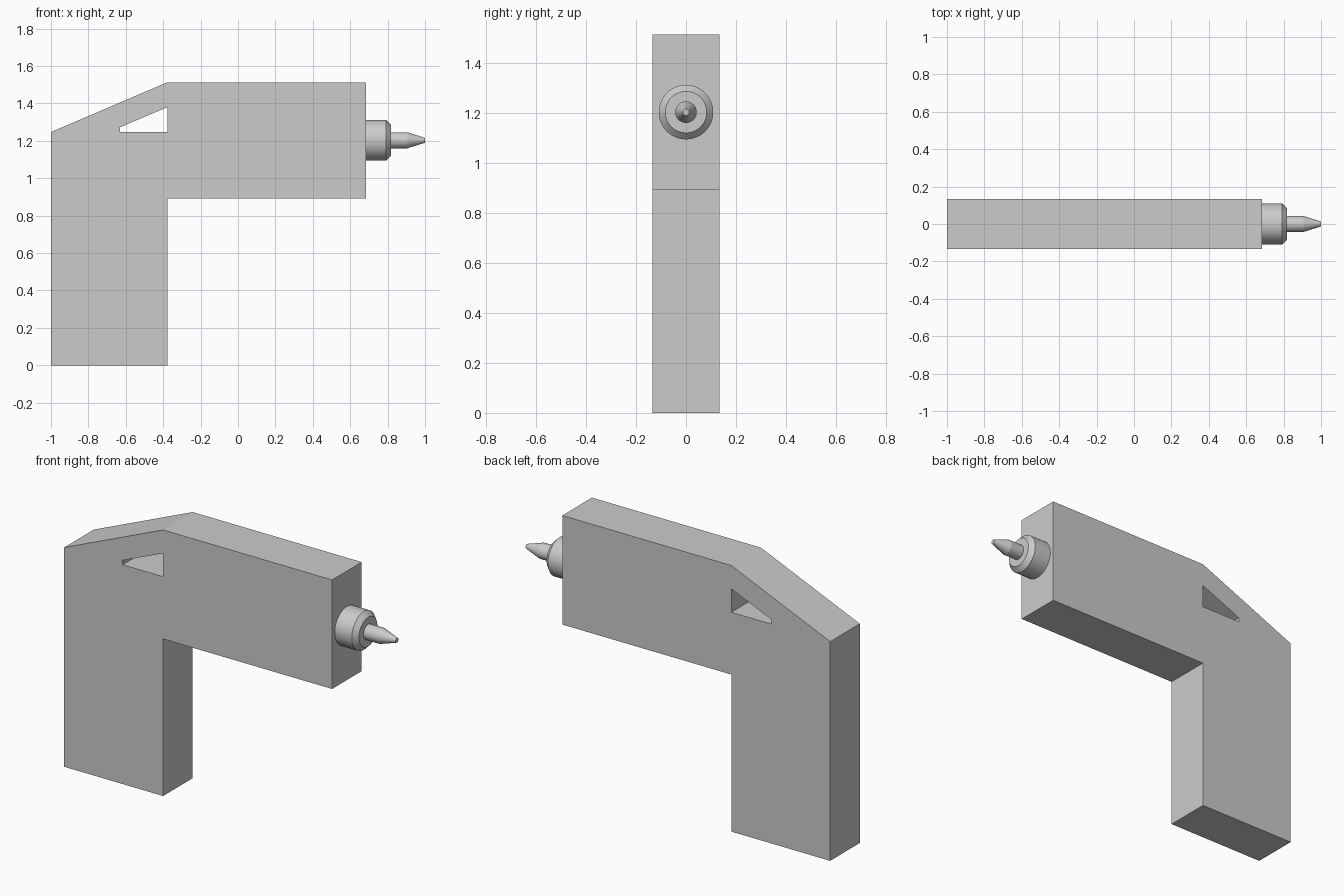
import bpy, bmesh, math
from mathutils import Vector

if "Cube" in bpy.data.objects:
    bpy.data.objects.remove(bpy.data.objects["Cube"])


def finish(bm, name):
    bmesh.ops.remove_doubles(bm, verts=bm.verts[:], dist=1e-5)
    bmesh.ops.recalc_face_normals(bm, faces=bm.faces[:])
    mesh = bpy.data.meshes.new(name)
    bm.to_mesh(mesh)
    bm.free()
    obj = bpy.data.objects.new(name, mesh)
    bpy.context.collection.objects.link(obj)
    return obj


def plate(name, loops, half):
    """Extrude XZ outlines (the later ones are holes) along Y."""
    bm = bmesh.new()
    for loop in loops:
        vs = [bm.verts.new((x, -half, z)) for x, z in loop]
        for a, b in zip(vs, vs[1:] + vs[:1]):
            bm.edges.new((a, b))
    bmesh.ops.triangle_fill(bm, edges=bm.edges[:], use_beauty=True)
    ext = bmesh.ops.extrude_face_region(bm, geom=bm.faces[:], use_keep_orig=True)
    moved = [g for g in ext["geom"] if isinstance(g, bmesh.types.BMVert)]
    bmesh.ops.translate(bm, verts=moved, vec=(0, 2 * half, 0))
    return finish(bm, name)


def lathe(name, profile, z, steps=48):
    """Turn (x, radius) points around an X axis at height z."""
    bm = bmesh.new()
    vs = [bm.verts.new((x, 0, z + r)) for x, r in profile]
    edges = [bm.edges.new(p) for p in zip(vs, vs[1:])]
    bmesh.ops.spin(bm, geom=vs + edges, cent=Vector((0, 0, z)), axis=(1, 0, 0),
                   angle=2 * math.pi, steps=steps, use_duplicate=False)
    obj = finish(bm, name)
    bpy.ops.object.select_all(action='DESELECT')
    obj.select_set(True)
    bpy.context.view_layer.objects.active = obj
    bpy.ops.object.shade_smooth_by_angle(angle=math.radians(15))
    return obj


# Body: handle and barrel in one slab, with a wedge-shaped through slot
outline = [(-1, 0), (-.378, 0), (-.378, .893), (.685, .893),
           (.685, 1.513), (-.378, 1.513), (-1, 1.247)]
slot = [(-.632, 1.247), (-.378, 1.247), (-.378, 1.38), (-.632, 1.272)]
plate("body", [outline, slot], .133)

# Chamfered collar on the barrel face
lathe("collar", [(.685, 0), (.685, .109), (.792, .109), (.819, .083), (.819, 0)], 1.203)

# Tapered tip
lathe("tip", [(.819, 0), (.819, .043), (.905, .043), (1, .013), (1, 0)], 1.203)
